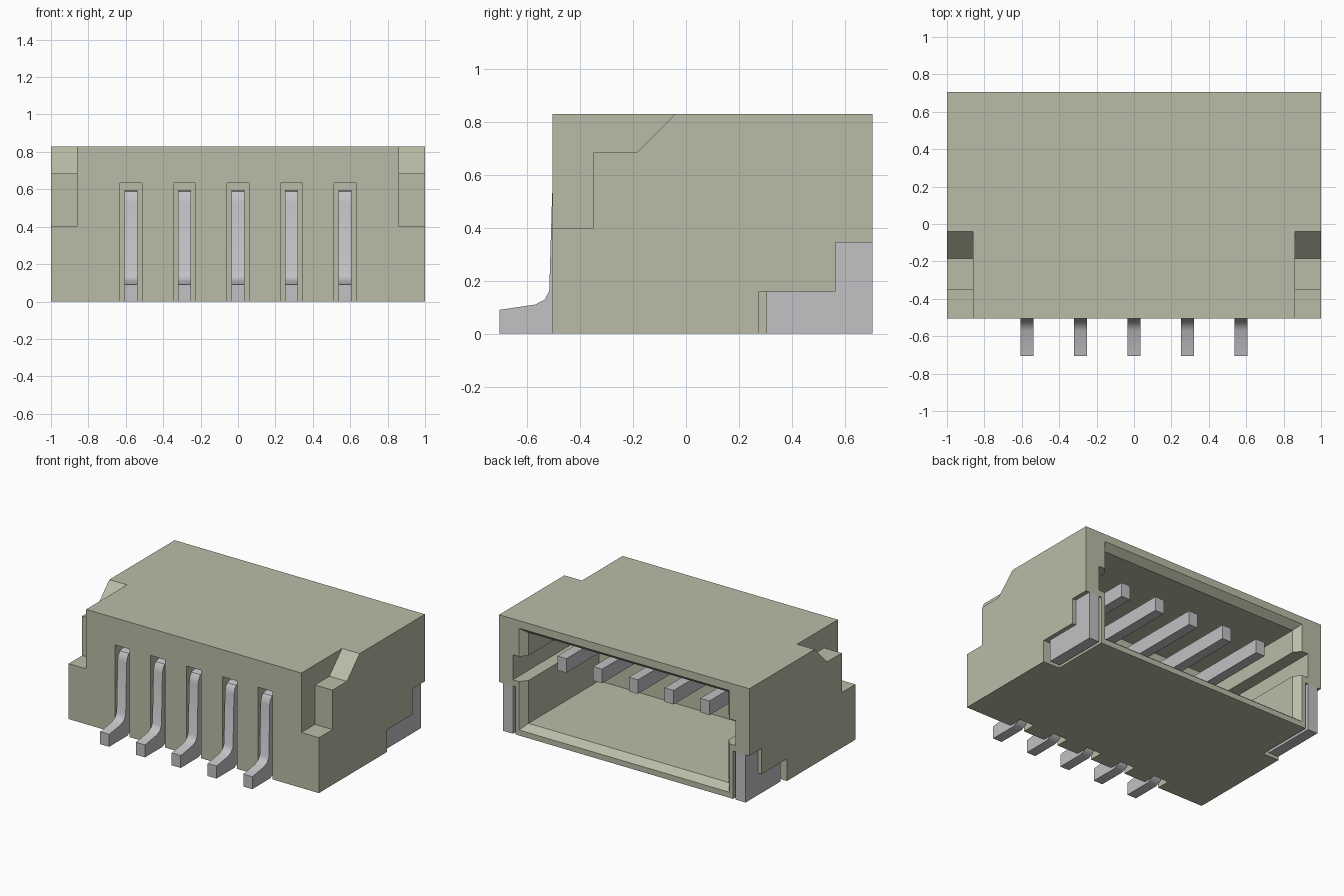
import bpy
import bmesh

start = bpy.data.objects.get("Cube")
if start:
    bpy.data.objects.remove(start, do_unlink=True)


def make_material(name, color, metallic=0.0):
    mat = bpy.data.materials.new(name)
    mat.use_nodes = True
    mat.diffuse_color = color
    mat.node_tree.nodes["Principled BSDF"].inputs["Base Color"].default_value = color
    return mat


plastic = make_material("beige plastic", (0.50, 0.50, 0.39, 1))
metal = make_material("grey metal", (0.54, 0.54, 0.56, 1))


def loft(name, rings, mat):
    """Closed solid through a list of matching rings of points."""
    bm = bmesh.new()
    loops = [[bm.verts.new(p) for p in ring] for ring in rings]
    n = len(loops[0])
    bm.faces.new(loops[0])
    bm.faces.new(loops[-1][::-1])
    for a, b in zip(loops, loops[1:]):
        for i in range(n):
            j = (i + 1) % n
            bm.faces.new((a[i], b[i], b[j], a[j]))
    bmesh.ops.recalc_face_normals(bm, faces=bm.faces)
    mesh = bpy.data.meshes.new(name)
    bm.to_mesh(mesh)
    bm.free()
    mesh.materials.append(mat)
    obj = bpy.data.objects.new(name, mesh)
    bpy.context.collection.objects.link(obj)
    return obj


def side_profile(name, yz, x0, x1, mat=plastic):
    """Side outline extruded across x."""
    return loft(name, [[(x, y, z) for y, z in yz] for x in (x0, x1)], mat)


def box(name, x0, x1, y0, y1, z0, z1, mat=plastic):
    return side_profile(name, [(y0, z0), (y1, z0), (y1, z1), (y0, z1)], x0, x1, mat)


def cut(target, cutter):
    mod = target.modifiers.new("cut", "BOOLEAN")
    mod.operation = "DIFFERENCE"
    mod.solver = "EXACT"
    mod.object = cutter
    cutter.hide_render = True
    bpy.context.view_layer.objects.active = target
    bpy.ops.object.modifier_apply(modifier=mod.name)
    bpy.data.objects.remove(cutter, do_unlink=True)


FRONT, BACK, TOP = -0.505, 0.705, 0.83
PITCH = 0.286
pin_positions = [PITCH * i for i in range(-2, 3)]

housing = box("housing", -1, 1, FRONT, BACK, 0, TOP)

# Mating cavity with a chamfered mouth
sections = [(-0.15, 0.80, 0.08, 0.735), (0.655, 0.80, 0.08, 0.735),
            (BACK, 0.84, 0.04, 0.775), (0.8, 0.84, 0.04, 0.775)]
cut(housing, loft("cavity_cutter",
                  [[(-w, y, lo), (w, y, lo), (w, y, hi), (-w, y, hi)]
                   for y, w, lo, hi in sections], plastic))

# Guide grooves inside, across both side walls
cut(housing, box("groove_cutter", -0.89, 0.89, -0.1, 0.8, 0.39, 0.57))

# Stepped front corners and solder tab recesses on each side
shoulder = [(-0.7, 0.40), (-0.35, 0.40), (-0.35, 0.685), (-0.185, 0.685),
            (-0.04, TOP), (-0.04, 1), (-0.7, 1)]
recess = [(0.275, -0.1), (0.275, 0.16), (0.565, 0.16), (0.565, 0.345),
          (0.8, 0.345), (0.8, -0.1)]
tab = [(0.305, 0), (0.305, 0.16), (0.565, 0.16), (0.565, 0.345),
       (BACK, 0.345), (BACK, 0)]
for side, label in ((1, "left"), (-1, "right")):
    cut(housing, side_profile("shoulder_cutter", shoulder, side * 0.86, side * 1.1))
    cut(housing, side_profile("recess_cutter", recess, side * 0.87, side * 1.1))
    side_profile(label + "_solder_tab", tab, side * 0.89, side * 0.97, metal)

# Open slots in the front wall
for x in pin_positions:
    cut(housing, box("slot_cutter", x - 0.058, x + 0.058, -0.7, -0.405, -0.1, 0.635))

# Bent contact pins
pin = [(-0.705, 0), (-0.705, 0.09), (-0.57, 0.11), (-0.535, 0.128), (-0.517, 0.16),
       (-0.506, 0.53), (-0.498, 0.565), (-0.48, 0.588), (-0.45, 0.597),
       (0.6, 0.597), (0.6, 0.495), (-0.41, 0.495), (-0.425, 0.12),
       (-0.435, 0.06), (-0.46, 0.02), (-0.50, 0)]
for number, x in enumerate(pin_positions, 1):
    obj = side_profile("contact_pin_%d" % number, pin, x - 0.036, x + 0.036, metal)
    bpy.ops.object.select_all(action="DESELECT")
    obj.select_set(True)
    bpy.context.view_layer.objects.active = obj
    bpy.ops.object.shade_smooth_by_angle(angle=0.6)
